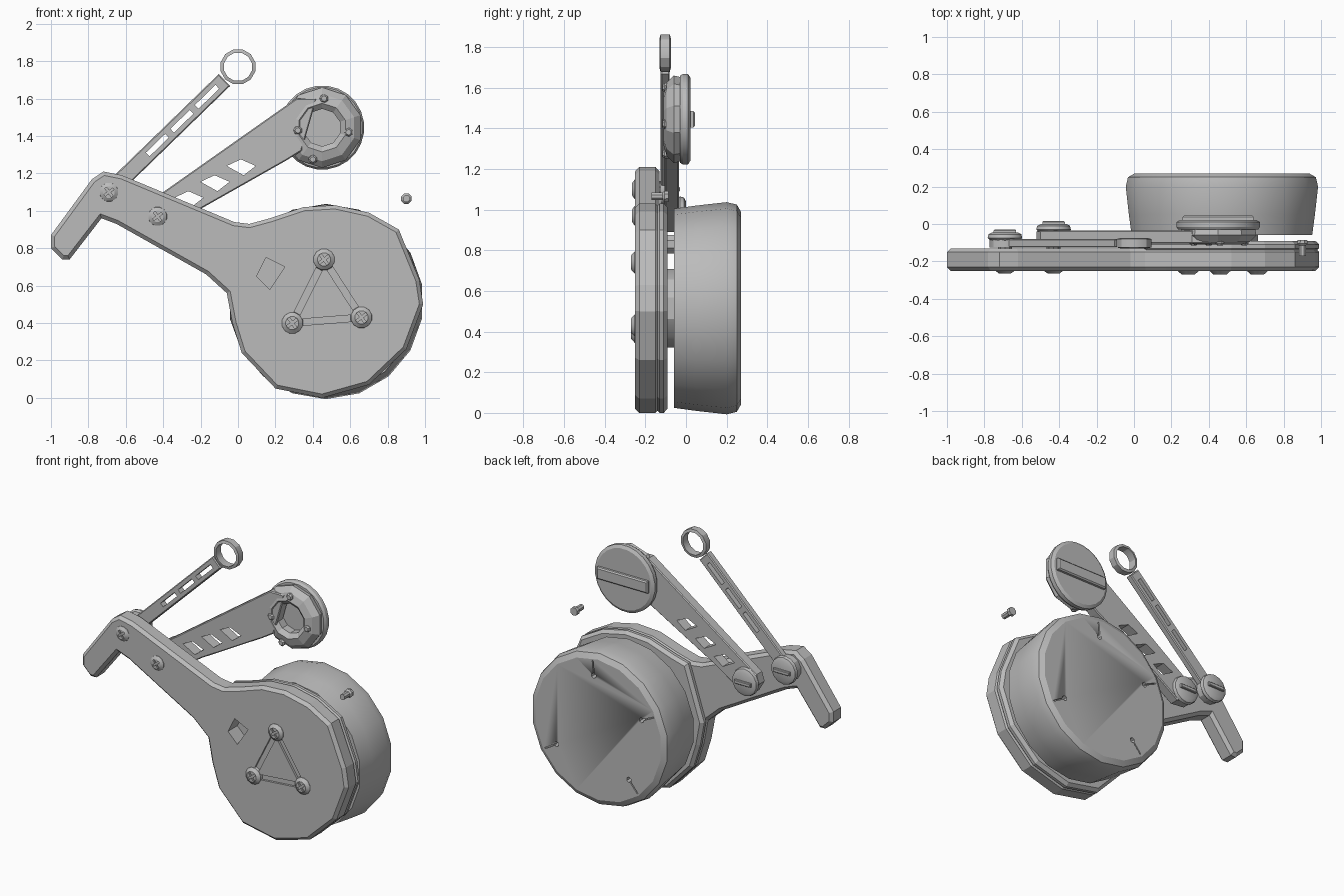
import bpy, bmesh, math
from mathutils import Vector

if "Cube" in bpy.data.objects:
    bpy.data.objects.remove(bpy.data.objects["Cube"], do_unlink=True)

grey = bpy.data.materials.new("plain_grey")
grey.use_nodes = True
COL = (0.5, 0.5, 0.5, 1)
grey.diffuse_color = COL
grey.node_tree.nodes["Principled BSDF"].inputs["Base Color"].default_value = COL


def finish(name, bm, smooth=False):
    bmesh.ops.recalc_face_normals(bm, faces=bm.faces)
    mesh = bpy.data.meshes.new(name)
    bm.to_mesh(mesh)
    bm.free()
    mesh.materials.append(grey)
    ob = bpy.data.objects.new(name, mesh)
    bpy.context.collection.objects.link(ob)
    if smooth:
        bpy.ops.object.select_all(action='DESELECT')
        ob.select_set(True)
        bpy.context.view_layer.objects.active = ob
        bpy.ops.object.shade_smooth_by_angle(angle=math.radians(30))
    return ob


def prism(name, pts, y0, y1, chamfer=0.0):
    """Front outline (x, z) extruded in depth, with chamfered rims."""
    bm = bmesh.new()
    face = bm.faces.new([bm.verts.new((x, y0, z)) for x, z in pts])
    out = bmesh.ops.extrude_face_region(bm, geom=[face])
    bmesh.ops.translate(bm, vec=(0, y1 - y0, 0),
                        verts=[v for v in out["geom"] if isinstance(v, bmesh.types.BMVert)])
    if chamfer:
        rims = [e for e in bm.edges if abs(e.verts[0].co.y - e.verts[1].co.y) < 1e-5]
        bmesh.ops.bevel(bm, geom=rims, offset=chamfer, segments=1, affect='EDGES')
    return finish(name, bm)


def lathe(name, centre, profile, sides=16, ring=False, smooth=True):
    """Revolve (radius, y) points about the depth axis."""
    bm = bmesh.new()
    loops = []
    for r, y in profile:
        loops.append([bm.verts.new((centre[0] + r * math.cos(a), y, centre[1] + r * math.sin(a)))
                      for a in (math.tau * (i + 0.5) / sides for i in range(sides))])
    pairs = list(zip(loops, loops[1:]))
    if ring:
        pairs.append((loops[-1], loops[0]))
    else:
        bm.faces.new(loops[0])
        bm.faces.new(loops[-1])
    for a, b in pairs:
        for i in range(sides):
            j = (i + 1) % sides
            bm.faces.new((a[i], a[j], b[j], b[i]))
    return finish(name, bm, smooth)


def strip(a, b, width):
    """Rectangle outline running from a to b."""
    a, b = Vector(a), Vector(b)
    d = (b - a).normalized() * width / 2
    n = Vector((-d.y, d.x))
    return [a + n, a - n, b - n, b + n]


def cut(target, cutter):
    cutter.hide_render = True
    cutter.hide_set(True)
    cutter.display_type = 'WIRE'
    mod = target.modifiers.new(cutter.name, 'BOOLEAN')
    mod.operation, mod.object, mod.solver = 'DIFFERENCE', cutter, 'EXACT'


def screw(name, centre, radius, y_face, y_top):
    """Domed screw head with a cross recess."""
    head = lathe(name, centre, [(radius, y_face), (radius * 0.95, (y_face + y_top) / 2),
                                (radius * 0.6, y_top)], 12)
    c = Vector(centre)
    for i, d in enumerate((Vector((0.8, 0.6)), Vector((-0.6, 0.8)))):
        d = d * radius * 0.55
        cut(head, prism(f"{name}_slot_{i}", strip(c - d, c + d, radius * 0.22),
                        y_top - 0.02, y_top + 0.009))


# Front housing: round body, long neck and bent grip
outline = [(-1, 0.8), (-0.94, 0.74), (-0.9, 0.74), (-0.73, 0.96), (-0.65, 0.93), (-0.17, 0.66),
           (-0.06, 0.56), (-0.03, 0.4), (0.02, 0.24), (0.2, 0.05), (0.45, 0.0), (0.7, 0.07),
           (0.9, 0.26), (0.99, 0.5), (0.97, 0.63), (0.86, 0.9), (0.7, 0.99), (0.52, 1.03),
           (0.35, 1.02), (0.17, 0.96), (0.06, 0.93), (-0.02, 0.94), (-0.62, 1.19),
           (-0.72, 1.21), (-0.78, 1.17), (-1, 0.87)]
housing = prism("front_housing", outline, -0.25, -0.13, 0.02)
prism("housing_back_rim", outline[6:21], -0.15, -0.09, 0.02)
cut(housing, prism("window_cutter", [(0.15, 0.75), (0.1, 0.65), (0.17, 0.58), (0.25, 0.7)],
                   -0.3, -0.15))

# Triangle of channels joining the three body screws
corners = [(0.46, 0.74), (0.29, 0.4), (0.66, 0.43)]
for i, p in enumerate(corners):
    cut(housing, prism(f"channel_cutter_{i}", strip(p, corners[i - 1], 0.035), -0.3, -0.235))
    screw(f"body_screw_{i}", p, 0.06, -0.235, -0.27)

# Drum behind the housing, with hub and spacer in the gap
centre = (0.47, 0.515)
drum = lathe("drum", centre, [(0.49, -0.06), (0.505, 0.05), (0.522, 0.2), (0.51, 0.25),
                              (0.475, 0.27)], 18)
lathe("hub", centre, [(0.2, -0.1), (0.2, -0.05)], 12)
lathe("spacer", (0.46, 0.83), [(0.05, -0.1), (0.05, -0.05)], 8)
for i, deg in enumerate((85, 155, 230, 330)):
    d = Vector((math.cos(math.radians(deg)), math.sin(math.radians(deg))))
    c = Vector(centre)
    cut(drum, lathe(f"drum_hole_cutter_{i}", c + d * 0.36, [(0.018, 0.2), (0.018, 0.3)], 6))
    cut(drum, prism(f"drum_slit_cutter_{i}", strip(c + d * 0.37, c + d * 0.46, 0.008), 0.255, 0.3))

# Pivots: screws in front, slotted discs behind
for name, p, y in (("upper", (-0.69, 1.1), -0.06), ("lower", (-0.43, 0.97), -0.015)):
    screw(f"{name}_pivot_screw", p, 0.053, -0.24, -0.265)
    lathe(f"{name}_pivot_pin", p, [(0.04, -0.14), (0.04, y)], 10)
    lathe(f"{name}_pivot_disc", p, [(0.08, y - 0.03), (0.095, y - 0.015), (0.09, y + 0.005),
                                    (0.07, y + 0.015)], 14)
    prism(f"{name}_pivot_grip", strip((p[0] - 0.06, p[1]), (p[0] + 0.06, p[1]), 0.025),
          y, y + 0.03, 0.004)

# Slim arm with three slots and an end ring
start, end = Vector((-0.69, 1.1)), Vector((0.0, 1.77))
ring_arm = prism("ring_arm", strip(start, start.lerp(end, 0.895), 0.088), -0.125, -0.08, 0.006)
lathe("ring_arm_eye", start, [(0.085, -0.125), (0.085, -0.08)], 12)
for i, (a, b) in enumerate(((0.3, 0.45), (0.49, 0.64), (0.68, 0.84))):
    cut(ring_arm, prism(f"arm_slot_cutter_{i}",
                        strip(start.lerp(end, a), start.lerp(end, b), 0.028), -0.2, 0))
lathe("end_ring", end, [(0.077, -0.13), (0.096, -0.125), (0.096, -0.08), (0.077, -0.075)],
      12, ring=True)

# Broad arm with lightening windows
broad_arm = prism("broad_arm", [(-0.5, 1.03), (0.31, 1.6), (0.42, 1.6), (0.34, 1.32), (0.26, 1.27),
                                (-0.2, 1.01), (-0.38, 0.89), (-0.48, 0.9), (-0.52, 0.97)],
                  -0.105, -0.035, 0.006)
for i in range(3):
    x, z = 0.02 - 0.14 * i, 1.23 - 0.085 * i
    cut(broad_arm, prism(f"arm_window_cutter_{i}",
                         [(x - 0.08, z + 0.01), (x + 0.01, z - 0.04), (x + 0.075, z + 0.01),
                          (x - 0.005, z + 0.045)], -0.2, 0.1))

# Round head at the end of the broad arm
head = (0.45, 1.445)
lathe("head_body", head, [(0.1, -0.03), (0.1, -0.085), (0.13, -0.11), (0.18, -0.095),
                          (0.215, -0.06), (0.205, -0.015)], 10, ring=True, smooth=False)
lathe("head_cap", head, [(0.215, -0.03), (0.225, -0.015), (0.225, 0.01), (0.205, 0.022)], 24)
prism("head_cap_grip", strip((0.26, 1.445), (0.64, 1.445), 0.08), 0.01, 0.045, 0.008)
for i, p in enumerate(((0.4, 1.275), (0.59, 1.42), (0.32, 1.43), (0.46, 1.6))):
    lathe(f"head_stud_{i}", p, [(0.024, -0.06), (0.024, -0.105), (0.015, -0.115)], 7)

# Loose screw
lathe("loose_screw", (0.9, 1.065), [(0.02, -0.17), (0.02, -0.115), (0.03, -0.105), (0.028, -0.085)], 8)
